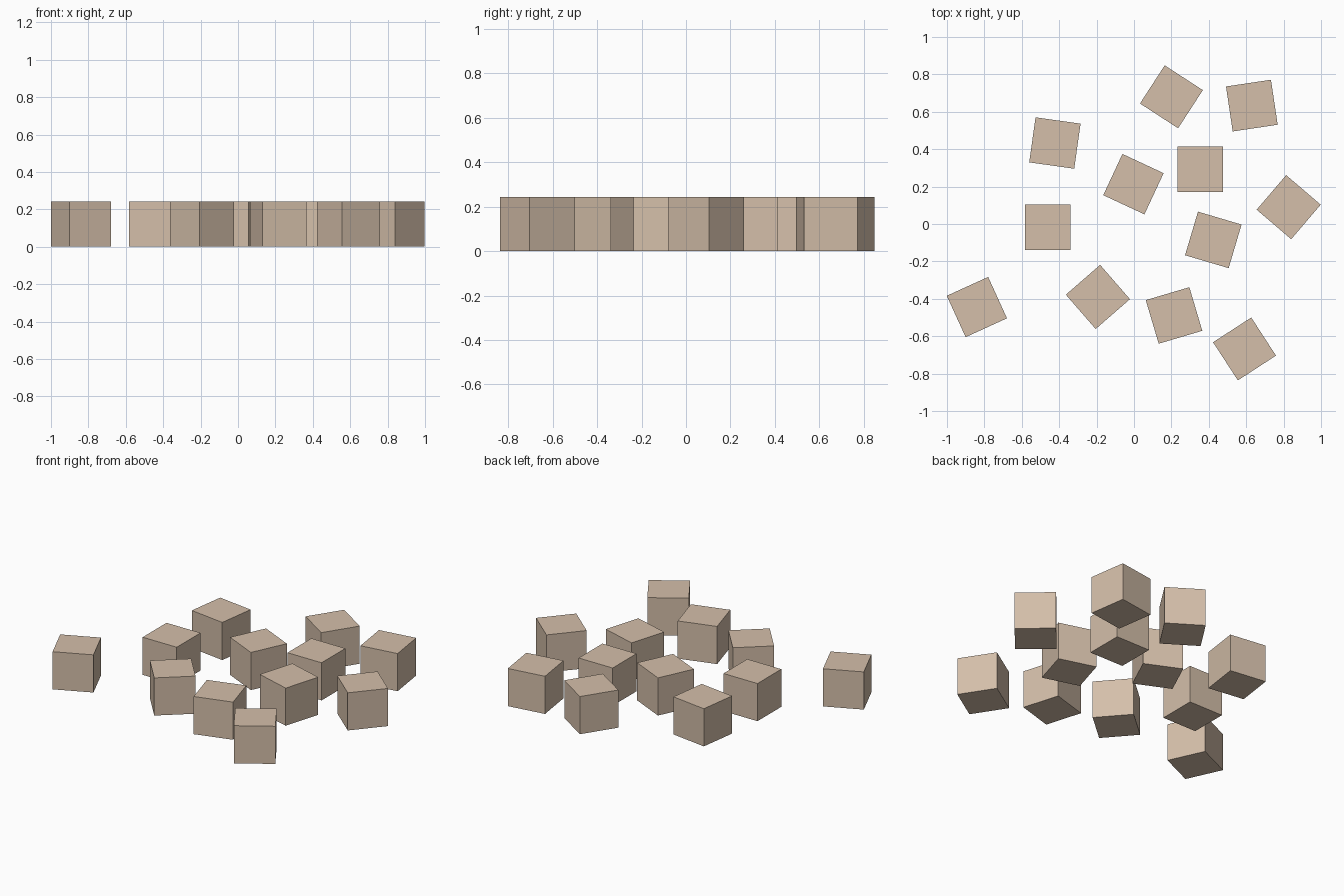
import bpy
import math

SIDE = 0.243

# One flat tan colour for every block
tan = bpy.data.materials.new("tan")
tan.diffuse_color = (0.66, 0.52, 0.40, 1.0)

# Scattered blocks: centre x, centre y, turn in degrees
blocks = [
    (0.20, 0.68, -33),
    (0.63, 0.633, 8.5),
    (-0.423, 0.433, -8),
    (-0.003, 0.213, -25),
    (0.355, 0.293, 0),
    (0.827, 0.09, -40.5),
    (-0.462, -0.017, 0),
    (0.424, -0.085, -16.5),
    (-0.84, -0.444, 24.5),
    (-0.193, -0.39, 41),
    (0.214, -0.489, 16.5),
    (0.591, -0.668, 33),
]

for i, (x, y, turn) in enumerate(blocks, 1):
    bpy.ops.mesh.primitive_cube_add(
        size=SIDE, location=(x, y, SIDE / 2), rotation=(0, 0, math.radians(turn)))
    block = bpy.context.object
    block.name = f"block_{i}"
    block.data.materials.append(tan)
